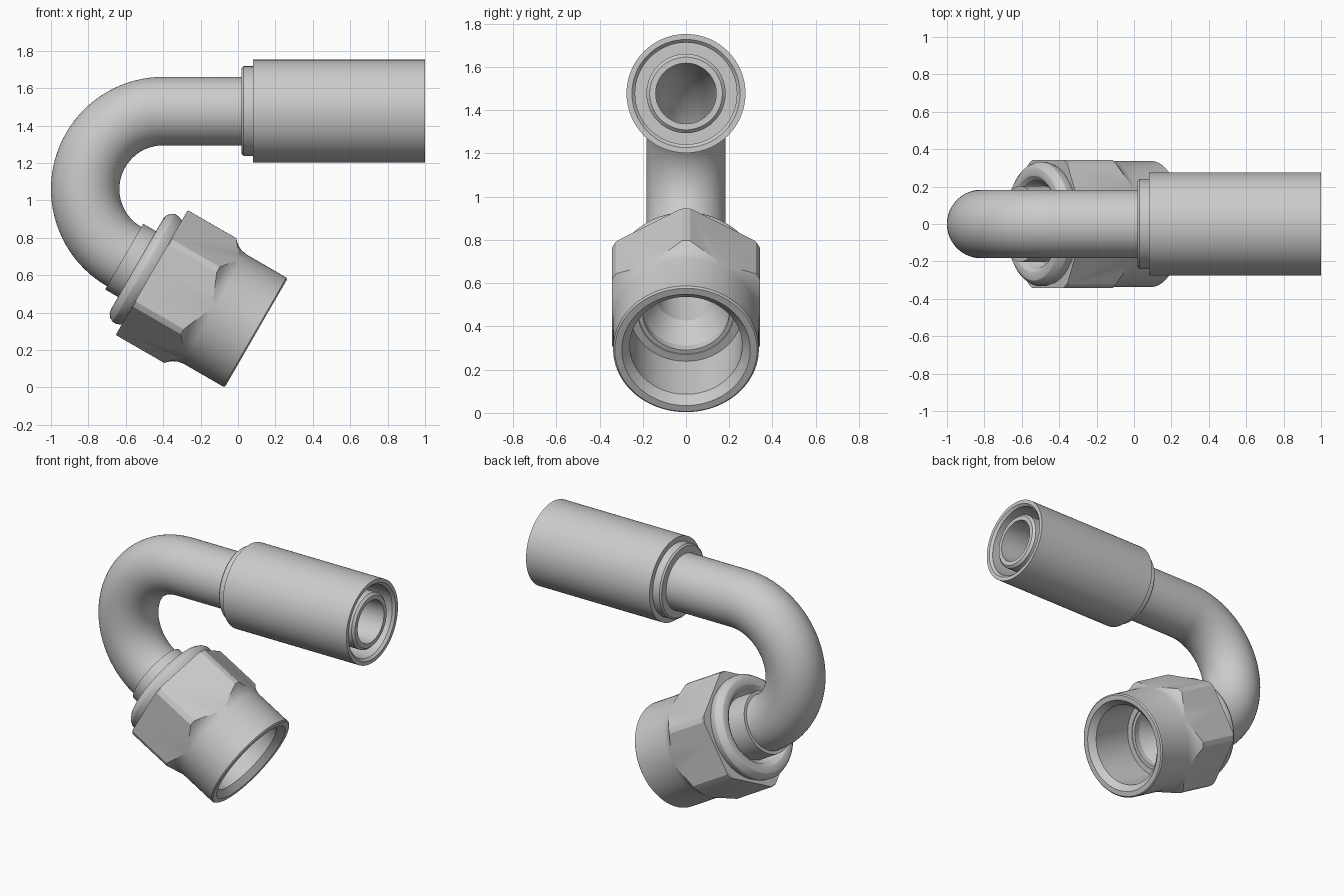
import bpy, bmesh, math
from mathutils import Vector, Matrix

cube = bpy.data.objects.get("Cube")
if cube:
    bpy.data.objects.remove(cube, do_unlink=True)

steel = bpy.data.materials.new("grey steel")
steel.use_nodes = True
colour = (0.6, 0.6, 0.6, 1)
steel.diffuse_color = colour
steel.node_tree.nodes["Principled BSDF"].inputs["Base Color"].default_value = colour

# Main dimensions
HOSE_Z = 1.477
BEND = 0.417
TUBE, BORE = 0.183, 0.14
TURN = math.radians(150)
CENTRE = Vector((-0.4, 0, HOSE_Z - BEND))
Y = Vector((0, 1, 0))


def hose(x, r):
    """Ring on the horizontal hose axis."""
    return Vector((x, 0, HOSE_Z)), Vector((-1, 0, 0)), r


def bend(t, r):
    """Ring on the bend, t from 0 to 1."""
    a = math.pi / 2 + TURN * t
    out = Vector((math.cos(a), 0, math.sin(a)))
    return CENTRE + out * BEND, Vector((-out.z, 0, out.x)), r


START, AXIS, _ = bend(1, 0)
UP = Y.cross(AXIS) * -1


def nut_ring(s, r):
    """Ring on the tilted nut axis, s measured from the end of the bend."""
    return START + AXIS * s, AXIS, r


def make_object(name, bm):
    bmesh.ops.recalc_face_normals(bm, faces=bm.faces)
    mesh = bpy.data.meshes.new(name)
    bm.to_mesh(mesh)
    bm.free()
    mesh.materials.append(steel)
    obj = bpy.data.objects.new(name, mesh)
    bpy.context.collection.objects.link(obj)
    return obj


def loft(name, rings, n=96):
    """Skin a closed loop of circular rings."""
    bm = bmesh.new()
    loops = []
    for pos, axis, r in rings:
        side = axis.cross(Y)
        loops.append([bm.verts.new(pos + r * (side * math.cos(a) + Y * math.sin(a)))
                      for a in (math.tau * i / n for i in range(n))])
    for k, a in enumerate(loops):
        b = loops[(k + 1) % len(loops)]
        for i in range(n):
            j = (i + 1) % n
            bm.faces.new((a[i], a[j], b[j], b[i]))
    return make_object(name, bm)


def prism(name, sides, r, length, centre, axis, side):
    """Solid prism with its first corner towards side."""
    bm = bmesh.new()
    bmesh.ops.create_cone(bm, cap_ends=True, segments=sides,
                          radius1=r, radius2=r, depth=length)
    # Primitive corners lie on the local y axis
    rot = Matrix((side.cross(axis), side, axis)).transposed().to_4x4()
    bm.transform(Matrix.Translation(centre) @ rot)
    obj = make_object(name, bm)
    obj.hide_render = True
    return obj


def select(obj):
    bpy.ops.object.select_all(action='DESELECT')
    obj.select_set(True)
    bpy.context.view_layer.objects.active = obj


def boolean(obj, cutter, operation):
    mod = obj.modifiers.new("cut", 'BOOLEAN')
    mod.object, mod.operation, mod.solver = cutter, operation, 'EXACT'
    select(obj)
    bpy.ops.object.modifier_apply(modifier=mod.name)
    bpy.data.objects.remove(cutter, do_unlink=True)


# Bent hollow tube with hose stem, collar and coned nose
STEPS = 40
ts = [i / STEPS for i in range(STEPS + 1)]
tube = loft("bent_tube",
            [hose(0.99, BORE), hose(0.99, 0.168), hose(0.975, TUBE)]
            + [bend(t, TUBE) for t in ts]
            + [nut_ring(s, r) for s, r in (
                (0, 0.203), (0.455, 0.203), (0.455, 0.228), (0.474, 0.228),
                (0.474, 0.222), (0.3, BORE))]
            + [bend(t, BORE) for t in reversed(ts)])

# Crimp sleeve with stepped collar and open end
sleeve = loft("crimp_sleeve", [hose(x, r) for x, r in (
    (0.02, 0.17), (0.02, 0.23), (0.03, 0.24), (0.08, 0.24), (0.08, 0.275),
    (1, 0.275), (1, 0.25), (0.985, 0.235), (0.15, 0.235), (0.15, 0.17))])

# Swivel nut: turned profile trimmed by a hexagon
nut = loft("swivel_nut", [nut_ring(s, r) for s, r in (
    (0.15, 0.2), (0.13, 0.222), (0.098, 0.238), (0.083, 0.258), (0.079, 0.278),
    (0.084, 0.302), (0.1, 0.322), (0.122, 0.333), (0.145, 0.332), (0.17, 0.322),
    (0.17, 0.38), (0.175, 0.385), (0.47, 0.385), (0.484, 0.37), (0.503, 0.355),
    (0.525, 0.344), (0.555, 0.337), (0.807, 0.337), (0.815, 0.329),
    (0.815, 0.297), (0.775, 0.26), (0.47, 0.26), (0.47, 0.2))])
FLAT = 0.342
hexagon = prism("hexagon_cutter", 6, FLAT / math.cos(math.pi / 6), 2,
                START + AXIS * 0.4, AXIS, UP)
boolean(nut, hexagon, 'INTERSECT')

# Small blind hole in the upper front flat
normal = UP * math.cos(math.pi / 6) - Y * 0.5
spot = START + AXIS * 0.243 + UP * 0.35 - Y * 0.085
boolean(nut, prism("drill_cutter", 32, 0.045, 0.18, spot, normal, AXIS), 'DIFFERENCE')

for obj in (tube, sleeve, nut):
    select(obj)
    bpy.ops.object.shade_smooth_by_angle(angle=math.radians(25))
